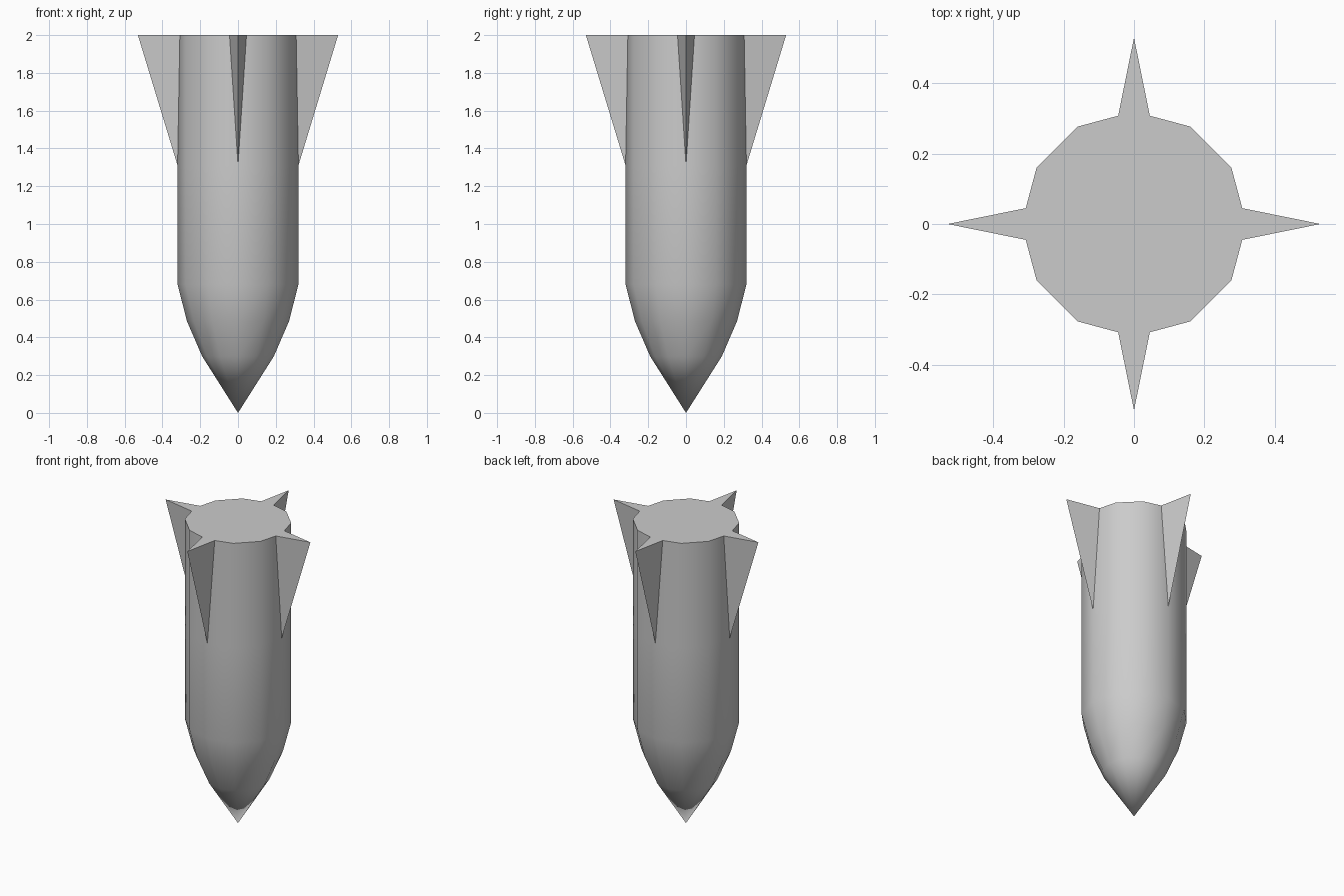
import bpy, bmesh, math
from mathutils import Matrix

if "Cube" in bpy.data.objects:
    bpy.data.objects.remove(bpy.data.objects["Cube"])

SIDES = 12
RADIUS = 0.32
TOP = 2.0
# nose-to-tail profile: (radius, height)
PROFILE = [(0.19, 0.30), (0.27, 0.485), (RADIUS, 0.68), (RADIUS, 1.31), (RADIUS, TOP)]


def finish(bm, name):
    bmesh.ops.recalc_face_normals(bm, faces=bm.faces[:])
    mesh = bpy.data.meshes.new(name)
    bm.to_mesh(mesh)
    bm.free()
    obj = bpy.data.objects.new(name, mesh)
    bpy.context.collection.objects.link(obj)
    return obj


# Twelve-sided body with pointed nose and flat tail
bm = bmesh.new()
tip = bm.verts.new((0, 0, 0))
rings = []
for r, z in PROFILE:
    angles = [2 * math.pi * i / SIDES for i in range(SIDES)]
    rings.append([bm.verts.new((r * math.cos(a), r * math.sin(a), z)) for a in angles])
for i in range(SIDES):
    j = (i + 1) % SIDES
    bm.faces.new((tip, rings[0][j], rings[0][i]))
    for low, high in zip(rings, rings[1:]):
        bm.faces.new((low[i], low[j], high[j], high[i]))
bm.faces.new(rings[-1])
body = finish(bm, "body")
bpy.context.view_layer.objects.active = body
body.select_set(True)
bpy.ops.object.shade_smooth_by_angle(angle=math.radians(40))

# Four wedge fins whose roots lie on the body facets, flush with the tail
ROOT_X, ROOT_Y, FIN_TIP = 0.308, 0.045, 0.53
for k in range(4):
    bm = bmesh.new()
    apex, left, right, point, corner = [bm.verts.new(p) for p in (
        (RADIUS, 0, 1.31), (ROOT_X, ROOT_Y, TOP), (ROOT_X, -ROOT_Y, TOP),
        (FIN_TIP, 0, TOP), (RADIUS, 0, TOP))]
    for face in ((apex, point, left), (apex, right, point),
                 (corner, left, point), (corner, point, right)):
        bm.faces.new(face)
    bmesh.ops.rotate(bm, verts=bm.verts[:], cent=(0, 0, 0),
                     matrix=Matrix.Rotation(k * math.pi / 2, 3, 'Z'))
    finish(bm, f"fin_{k + 1}")
